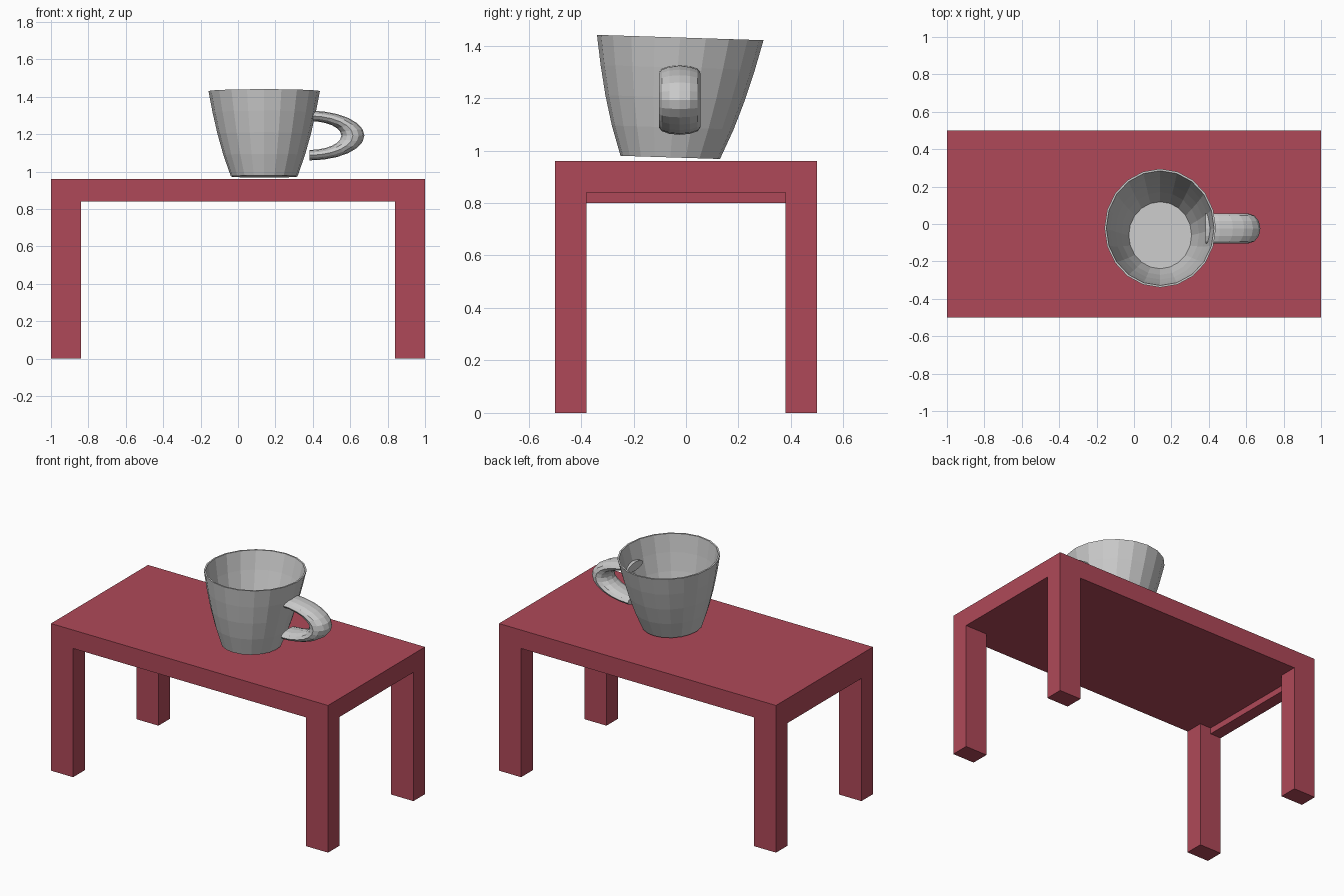
import bpy, bmesh
from math import pi, sin, cos
from mathutils import Matrix, Vector

if "Cube" in bpy.data.objects:
    bpy.data.objects.remove(bpy.data.objects["Cube"])

red = bpy.data.materials.new("table_red")
red.diffuse_color = (0.43, 0.066, 0.098, 1)
red.use_nodes = True
red.node_tree.nodes["Principled BSDF"].inputs["Base Color"].default_value = red.diffuse_color


def finish(name, bm, mat=None):
    bmesh.ops.recalc_face_normals(bm, faces=bm.faces)
    mesh = bpy.data.meshes.new(name)
    bm.to_mesh(mesh)
    bm.free()
    obj = bpy.data.objects.new(name, mesh)
    bpy.context.collection.objects.link(obj)
    if mat:
        mesh.materials.append(mat)
    return obj


def box(bm, lo, hi):
    lo, hi = Vector(lo), Vector(hi)
    m = Matrix.Translation((lo + hi) / 2) @ Matrix.Diagonal((*(hi - lo), 1))
    bmesh.ops.create_cube(bm, size=1, matrix=m)


def loft(bm, rings):
    """Skin a list of closed rings and cap both ends."""
    loops = [[bm.verts.new(p) for p in ring] for ring in rings]
    n = len(loops[0])
    for a, b in zip(loops, loops[1:]):
        for i in range(n):
            j = (i + 1) % n
            bm.faces.new((a[i], a[j], b[j], b[i]))
    bm.faces.new(loops[0])
    bm.faces.new(loops[-1])


# Table: slab with the four corner faces pulled down into legs
bm = bmesh.new()
box(bm, (-1, -0.5, 0.84), (1, 0.5, 0.96))
for s in (-1, 1):
    for co, no in (((0.84 * s, 0, 0), (1, 0, 0)), ((0, 0.38 * s, 0), (0, 1, 0))):
        bmesh.ops.bisect_plane(bm, geom=bm.verts[:] + bm.edges[:] + bm.faces[:],
                               plane_co=co, plane_no=no)
bm.normal_update()
corners = [f for f in bm.faces if f.normal.z < -0.9
           and abs(f.calc_center_median().x) > 0.84
           and abs(f.calc_center_median().y) > 0.38]
for f in bmesh.ops.extrude_discrete_faces(bm, faces=corners)["faces"]:
    for v in f.verts:
        v.co.z = 0
bmesh.ops.remove_doubles(bm, verts=bm.verts, dist=1e-4)
bmesh.ops.dissolve_limit(bm, angle_limit=0.01, verts=bm.verts, edges=bm.edges)
finish("table", bm, red)

# Thin rail under the left end of the table
bm = bmesh.new()
box(bm, (-1, -0.38, 0.80), (-0.92, 0.38, 0.84))
finish("left_rail", bm, red)

# Mug: flared, slightly tilted cup with a thin wall
SIDES = 20
RADII = (0.178, 0.218, 0.25, 0.276, 0.298)


def cup_ring(t, r, lift=0):
    ring = []
    for i in range(SIDES):
        a = 2 * pi * i / SIDES
        y = -0.06 + 0.038 * t + 1.065 * r * sin(a)
        ring.append((0.14 + r * cos(a), y, 0.972 + lift + 0.458 * t - 0.032 * y))
    return ring


bm = bmesh.new()
outer = [cup_ring(i / 4, r) for i, r in enumerate(RADII)]
inner = [cup_ring(i / 4, r - 0.01, 0.01 if i == 0 else 0) for i, r in enumerate(RADII)]
loft(bm, outer + inner[::-1])
finish("mug_body", bm)

# Handle: squashed half ring with an oval cross-section
bm = bmesh.new()
rings = []
for i in range(13):
    a = -pi / 2 + pi * i / 12
    ring = []
    for k in range(12):
        b = 2 * pi * k / 12
        d = 0.219 + 0.058 * cos(b)
        ring.append((0.382 + 1.06 * d * cos(a), -0.024 + 0.079 * sin(b),
                     1.193 + 0.48 * d * sin(a)))
    rings.append(ring)
loft(bm, rings)
finish("mug_handle", bm)
